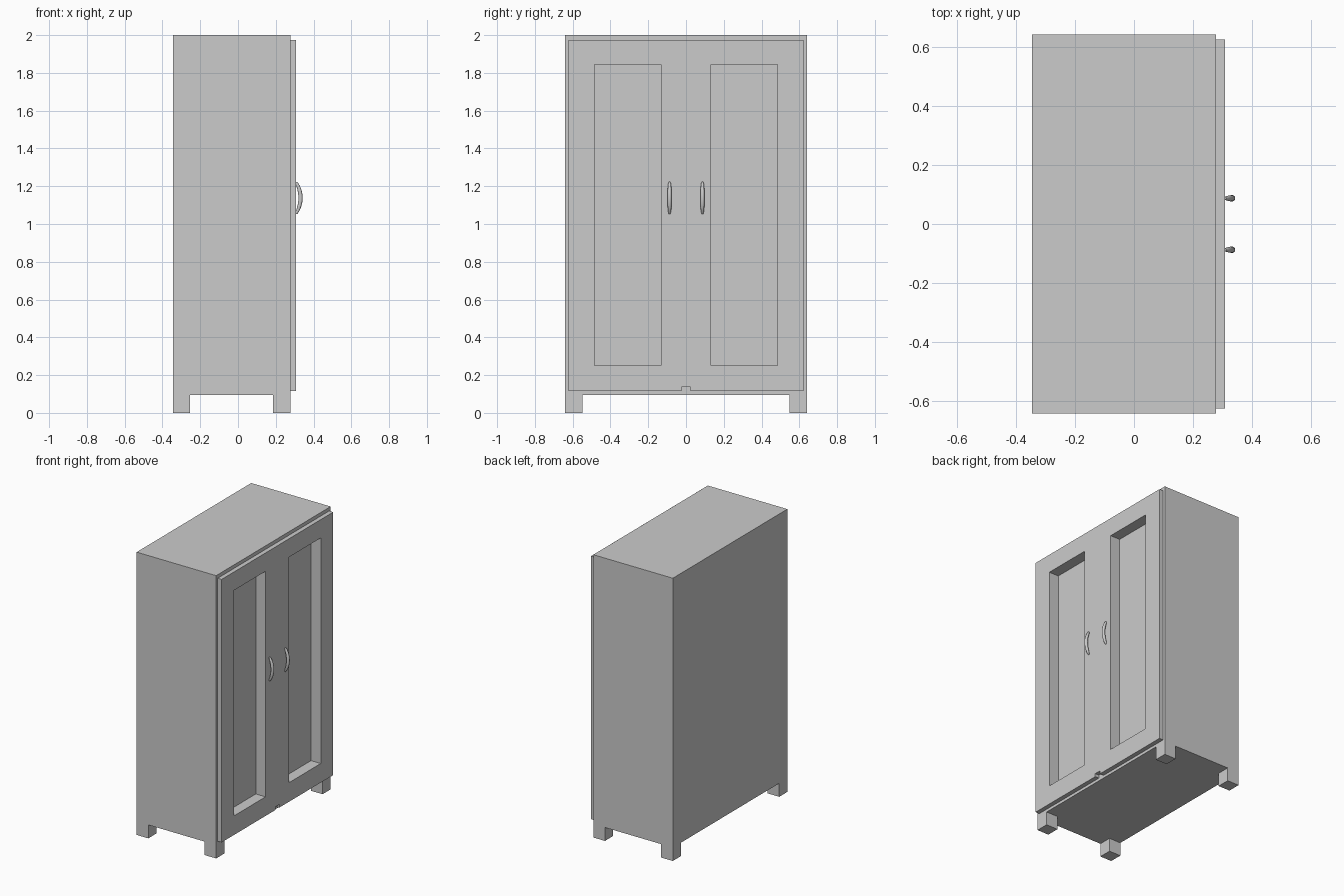
import bpy
import bmesh
import math
from mathutils import Vector

cube = bpy.data.objects.get("Cube")
if cube:
    bpy.data.objects.remove(cube, do_unlink=True)

grey = bpy.data.materials.new("light_grey")
grey.use_nodes = True
colour = (0.6, 0.6, 0.6, 1)
grey.diffuse_color = colour
grey.node_tree.nodes["Principled BSDF"].inputs["Base Color"].default_value = colour

# Main planes: depth along x, half width along y
BACK, CASE_FRONT, DOOR_FRONT, RECESS = -0.345, 0.277, 0.308, 0.232
HALF, DOOR_HALF = 0.64, 0.623
LEG, LEG_TOP = 0.091, 0.095


def box(name, low, high):
    """Box between two opposite corners."""
    low, high = Vector(low), Vector(high)
    bm = bmesh.new()
    bmesh.ops.create_cube(bm, size=1)
    for v in bm.verts:
        v.co = (low + high) / 2 + v.co * (high - low)
    mesh = bpy.data.meshes.new(name)
    bm.to_mesh(mesh)
    bm.free()
    mesh.materials.append(grey)
    obj = bpy.data.objects.new(name, mesh)
    bpy.context.collection.objects.link(obj)
    return obj


def cut(target, low, high):
    """Remove a box-shaped volume from the target."""
    cutter = box("cutter", low, high)
    cutter.hide_render = True
    mod = target.modifiers.new("cut", 'BOOLEAN')
    mod.operation = 'DIFFERENCE'
    mod.solver = 'EXACT'
    mod.object = cutter
    bpy.context.view_layer.objects.active = target
    bpy.ops.object.modifier_apply(modifier=mod.name)
    bpy.data.objects.remove(cutter, do_unlink=True)


# Cabinet case and door slab
case = box("case", (BACK, -HALF, LEG_TOP), (CASE_FRONT, HALF, 2))
door = box("door_front", (CASE_FRONT, -DOOR_HALF, 0.115), (DOOR_FRONT, DOOR_HALF, 1.975))

# Two tall recessed panels, sunk through the door into the case
for side in (-1, 1):
    y0, y1 = sorted((side * 0.132, side * 0.485))
    for part in (case, door):
        cut(part, (RECESS, y0, 0.25), (0.4, y1, 1.845))

# Small notch in the lower door edge
cut(door, (0.25, -0.023, 0.05), (0.4, 0.023, 0.137))

# Four square legs, flush with the case corners
for depth, x in (("back", BACK), ("front", CASE_FRONT - LEG)):
    for hand, y in (("right", -HALF), ("left", HALF - LEG)):
        box(f"{depth}_{hand}_leg", (x, y, 0), (x + LEG, y + LEG, LEG_TOP))

# Bowed handles with tapering ends
STEPS = 16
for hand, side in (("right", -1), ("left", 1)):
    curve = bpy.data.curves.new(f"{hand}_handle", 'CURVE')
    curve.dimensions = '3D'
    curve.bevel_depth = 0.011
    curve.bevel_resolution = 4
    curve.use_fill_caps = True
    spline = curve.splines.new('POLY')
    spline.points.add(STEPS)
    for i, point in enumerate(spline.points):
        t = 2 * i / STEPS - 1
        bow = 1 - t * t
        point.co = (DOOR_FRONT + 0.023 * bow, side * 0.087, 1.138 + 0.084 * t, 1)
        point.radius = 0.4 + 0.6 * math.sqrt(bow)
    curve.materials.append(grey)
    handle = bpy.data.objects.new(f"{hand}_handle", curve)
    bpy.context.collection.objects.link(handle)
    bpy.ops.object.select_all(action='DESELECT')
    handle.select_set(True)
    bpy.context.view_layer.objects.active = handle
    bpy.ops.object.convert(target='MESH')
    bpy.ops.object.shade_smooth_by_angle(angle=math.radians(40))
